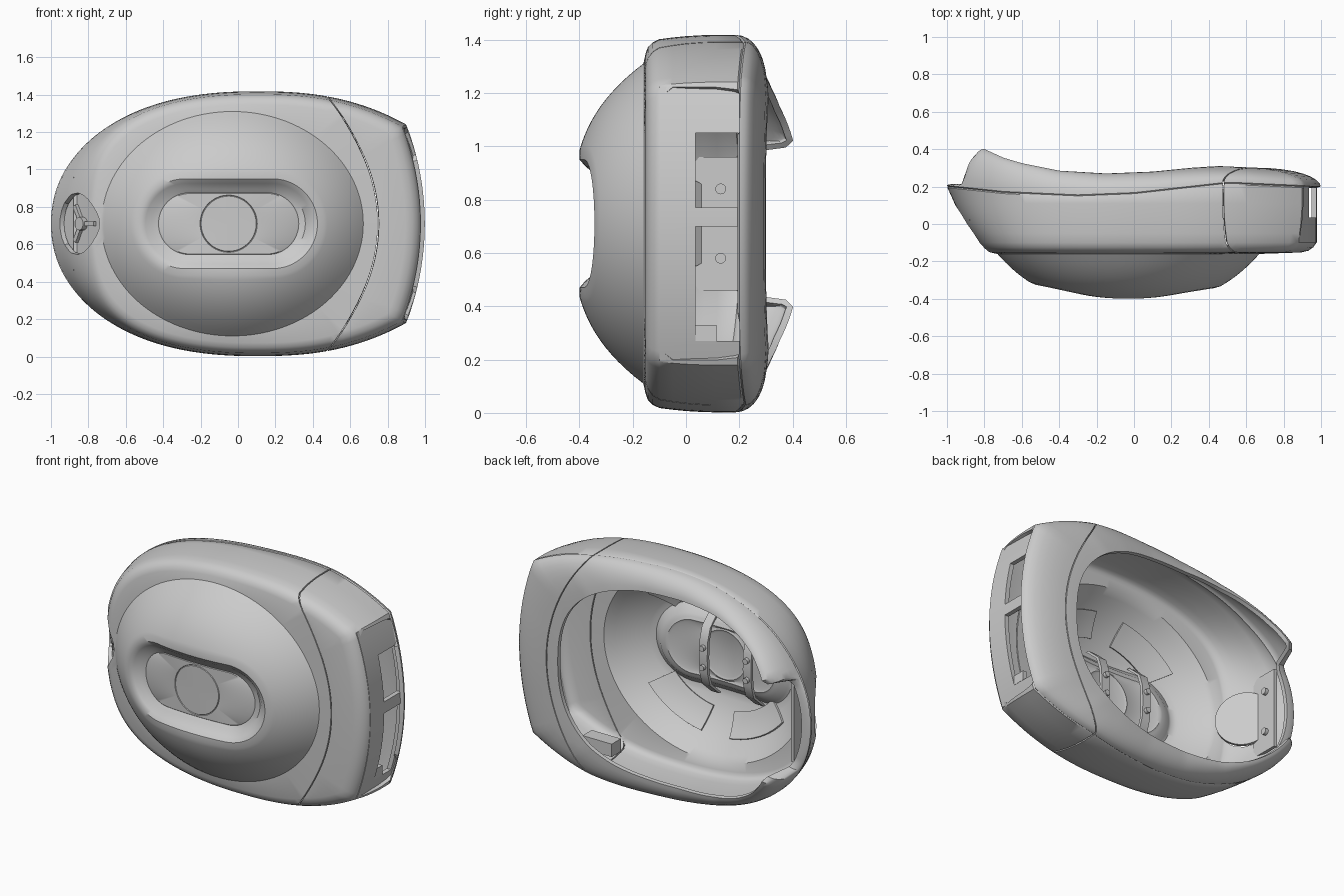
import bpy, bmesh
from math import cos, sin, pi, radians
from mathutils import Vector

if "Cube" in bpy.data.objects:
    bpy.data.objects.remove(bpy.data.objects["Cube"])

N, CX, CZ = 160, -0.05, 0.71
ANG = [2 * pi * j / N for j in range(N)]


def interp(tab, x):
    if x <= tab[0][0]:
        return tab[0][1]
    for (a, u), (b, v) in zip(tab, tab[1:]):
        if x <= b:
            return u + (v - u) * (x - a) / (b - a)
    return tab[-1][1]


def contour(inside):
    # radius per angle of an implicit outline, by bisection
    out = []
    for a in ANG:
        lo, hi = 0, 1.5
        for _ in range(26):
            m = (lo + hi) / 2
            if inside(CX + m * cos(a), m * sin(a)):
                lo = m
            else:
                hi = m
        out.append(lo)
    return out


def end_x(d):
    return 1 - 0.1 * (d / 0.53) ** 2


def in_outline(x, d):
    if x < -1 or x > end_x(d):
        return False
    if x < 0.1:
        return abs(d) < 0.708 * (1 - ((0.1 - x) / 1.1) ** 2.3) ** 0.476
    return abs(d) < 0.708 - 0.178 * ((x - 0.1) / 0.8) ** 2.5


def stadium(a, b):
    return contour(lambda x, d: max(abs(x - CX) - (a - b), 0) ** 2 + d * d < b * b)


def q_dome(x, d):
    return (((x + 0.03) / 0.70) ** 2 + (d / 0.60) ** 2) ** 0.5


def dome(x, d):
    return -0.16 - 0.265 * (1 - min(q_dome(x, d), 1) ** 3)


def floor(x, d):
    return -0.335 + 0.25 * (x - CX) ** 2


def finish(ob, angle=32):
    bpy.ops.object.select_all(action='DESELECT')
    ob.select_set(True)
    bpy.context.view_layer.objects.active = ob
    for m in list(ob.modifiers):
        bpy.ops.object.modifier_apply(modifier=m.name)
    bpy.ops.object.shade_smooth_by_angle(angle=radians(angle))


def mesh(name, verts, faces):
    me = bpy.data.meshes.new(name)
    me.from_pydata(verts, [], faces)
    ob = bpy.data.objects.new(name, me)
    bpy.context.collection.objects.link(ob)
    return ob


def prism(name, pts, lo, hi, axis='y'):
    n = len(pts)
    mk = (lambda p, t: (p[0], t, p[1])) if axis == 'y' else (lambda p, t: (t, p[0], p[1]))
    ob = mesh(name, [mk(p, lo) for p in pts] + [mk(p, hi) for p in pts],
              [list(range(n))[::-1], list(range(n, 2 * n))] +
              [(i, (i + 1) % n, n + (i + 1) % n, n + i) for i in range(n)])
    bm = bmesh.new()
    bm.from_mesh(ob.data)
    bmesh.ops.recalc_face_normals(bm, faces=bm.faces)
    bm.to_mesh(ob.data)
    return ob


def box(name, c, s):
    (x, y, z), (a, b, h) = c, [k / 2 for k in s]
    return prism(name, [(x - a, z - h), (x + a, z - h), (x + a, z + h), (x - a, z + h)], y - b, y + b)


def cyl(name, c, r, depth, direction):
    rot = Vector(direction).to_track_quat('Z', 'Y').to_euler()
    bpy.ops.mesh.primitive_cylinder_add(vertices=48, radius=r, depth=depth, location=c, rotation=rot)
    bpy.context.object.name = name
    finish(bpy.context.object)


def trim(bm, f):
    # cut the surface along f = 0 and drop the part where f < 0
    val, new = {v: f(v.co) for v in bm.verts}, set()
    for e in list(bm.edges):
        a, b = e.verts
        if val[a] * val[b] < 0:
            new.add(bmesh.utils.edge_split(e, a, val[a] / (val[a] - val[b]))[1])
    for face in list(bm.faces):
        vs = [v for v in face.verts if v in new]
        if len(vs) == 2:
            bmesh.utils.face_split(face, vs[0], vs[1])
    dead = [p for p in bm.faces if min((val.get(v, 0) for v in p.verts)) < 0]
    bmesh.ops.delete(bm, geom=dead, context='FACES')


# Contours of the shell
outline = contour(in_outline)
ellipse = contour(lambda x, d: q_dome(x, d) < 1)
opening = contour(lambda x, d: (abs(x + 0.10) / 0.77) ** 2.5 + (abs(d) / 0.585) ** 2.5 < 1)
SEAM = [(-1, .2), (-.7, .168), (-.3, .15), (0, .162), (.25, .19), (.5, .218), (.9, .2), (1, .19)]
EDGE = [(-.82, .41), (-.7, .355), (-.6, .325), (-.4, .285), (-.15, .27), (.1, .28), (.3, .3), (.45, .31), (.65, .3)]
SQUEEZE = [(-.15, .2), (-.09, .15), (0, .09), (.1, .045), (.2, 0)]
rings = []


def ring(radii, yf, scale=1.0, squeeze=False):
    row = []
    for a, r in zip(ANG, radii):
        x, d = CX + r * scale * cos(a), r * scale * sin(a)
        y = yf(x, d)
        if squeeze and x < 0:
            x += interp(SQUEEZE, y) * x ** 4
        row.append((x, y, CZ + d))
    rings.append(row)


def groove(shape, yf):
    for s, dy in ((0.98, 0), (1, .004), (1.02, 0)):
        ring(shape, lambda x, d: yf(x, d) + dy, s)


# Front pocket with round and oval grooves, then dome
groove([0.15] * N, floor)
groove(stadium(.375, .165), floor)
ring(stadium(.41, .185), lambda x, d: floor(x, d) - .006)
ring(stadium(.445, .215), lambda x, d: .45 * floor(x, d) + .55 * dome(x, d))
ring(stadium(.475, .24), lambda x, d: .12 * floor(x, d) + .88 * dome(x, d))
lip = stadium(.51, .275)
for k in range(13):
    ring([u + (v - u) * k / 12 for u, v in zip(lip, ellipse)], dome)
# Shoulder, side wall, seam groove
for s, y in ((.90, -.152), (.935, -.143), (.96, -.125), (.977, -.1), (.986, -.05), (.993, 0), (.998, .06), (1, .11)):
    ring(outline, lambda x, d: y, s, True)
for s, dy in ((1, -.006), (.994, 0), (1, .006)):
    ring(outline, lambda x, d: interp(SEAM, x) + dy, s, True)
# Rolled back rim, with horns either side of a notch
for k in range(1, 9):
    t = k / 8 * pi / 2
    row = []
    for a, ro, ri in zip(ANG, outline, opening):
        xi, d = CX + ri * cos(a), abs(ri * sin(a))
        w = min(max((.29 - d) / .04, 0), 1) if xi < 0 else 0
        re = ri + (ro * .94 - ri) * w
        ys = interp(SEAM, CX + ro * cos(a)) + .006
        ye = interp(EDGE, xi) * (1 - w) + .215 * w
        r = re + (ro - re) * cos(t)
        row.append((CX + r * cos(a), ys + (ye - ys) * sin(t), CZ + r * sin(a)))
    rings.append(row)

verts = [(CX, floor(CX, 0), CZ)] + [v for row in rings for v in row]
faces = [(0, 1 + j, 1 + (j + 1) % N) for j in range(N)]
for i in range(len(rings) - 1):
    for j in range(N):
        p, q = 1 + i * N, 1 + (i + 1) * N
        faces.append((p + j, q + j, q + (j + 1) % N, p + (j + 1) % N))
shell = mesh('shell', verts, faces)

# Trim the end panel hole and round socket hole, split off the end cap at the seam
nrm = Vector((-.78, -.62, 0)).normalized()
sock = Vector((-.87, -.05, CZ))


def seam(c):
    return c.x - .75 + .28 * ((c.z - CZ) / .69) ** 2


bm = bmesh.new()
bm.from_mesh(shell.data)
trim(bm, lambda c: max(abs(c.z - CZ) - .512, abs(c.y - .055) - .1451, .8 - c.x))
trim(bm, lambda c: max(((c - sock) - nrm * (c - sock).dot(nrm)).length - .165, c.x + .6))
cap = bm.copy()
trim(cap, lambda c: seam(c) - .003)
trim(bm, lambda c: -seam(c) - .003)
bm.to_mesh(shell.data)
end_cap = mesh('end_cap', [], [])
cap.to_mesh(end_cap.data)
for ob in (shell, end_cap):
    so = ob.modifiers.new('thickness', 'SOLIDIFY')
    so.thickness, so.offset = 0.025, -1
    finish(ob, 38)

# End panel with two windows
ds = [.515 * (i / 12 - 1) for i in range(25)]
panel = prism('end_panel', [(end_x(d) - .05, CZ + d) for d in ds] +
              [(end_x(d) - .022, CZ + d) for d in ds[::-1]], -.1, .215)
for z0, z1 in ((.77, 1.05), (.27, .70)):
    cutter = box('window_cutter', (.93, .118, (z0 + z1) / 2), (.3, .165, z1 - z0))
    cutter.hide_render = True
    m = panel.modifiers.new('window', 'BOOLEAN')
    m.operation, m.solver, m.object = 'DIFFERENCE', 'EXACT', cutter
    finish(panel)
    bpy.data.objects.remove(cutter)
box('window_ledge', (.895, .075, .30), (.03, .08, .06))

# Socket plate with hub and spokes
cyl('socket_plate', sock - nrm * .065, .168, .02, nrm)
cyl('socket_hub', sock - nrm * .045, .035, .04, nrm)
for k in range(3):
    a = 2 * pi * k / 3
    dirn = Vector((-nrm.y, nrm.x, 0)) * cos(a) + Vector((0, 0, 1)) * sin(a)
    sp = box('socket_spoke', (0, 0, 0), (.025, .025, .1))
    sp.rotation_euler = dirn.to_track_quat('Z', 'Y').to_euler()
    sp.location = sock - nrm * .048 + dirn * .06

# Raised pads on the inside of the bowl
for a0, a1 in ((35, 80), (100, 145), (215, 260), (280, 325)):
    pv = []
    for i in range(6):
        for j in range(13):
            q, a = .58 + .22 * i / 5, radians(a0 + (a1 - a0) * j / 12)
            x, d = -.03 + .7 * q * cos(a), .6 * q * sin(a)
            pv.append((x, dome(x, d) + .047, CZ + d))
    pf = [(i * 13 + j, i * 13 + j + 1, i * 13 + j + 14, i * 13 + j + 13) for i in range(5) for j in range(12)]
    pad = mesh('inner_pad', pv, pf)
    pad.modifiers.new('thickness', 'SOLIDIFY').thickness = .012
    finish(pad)

# Bowed struts with bolts behind the pocket
bow = [(-.33, -.26), (-.24, -.18), (-.215, -.1), (-.21, 0), (-.215, .1), (-.24, .18), (-.33, .26)]
for x in (-.27, .03):
    pts = [(y, CZ + d) for y, d in bow] + [(y - .02, CZ + d) for y, d in bow[::-1]]
    finish(prism('inner_strut', pts, x - .028, x + .028, 'x'))
    for d in (-.06, .06):
        cyl('strut_bolt', (x, -.205, CZ + d), .017, .025, (0, 1, 0))

# Notch plate with bolts, corner block
box('notch_plate', (-.87, .11, CZ), (.02, .18, .5))
for s in (-1, 1):
    cyl('notch_bolt', (-.855, .13, CZ + s * .13), .02, .03, (1, 0, 0))
box('corner_block', (.48, .14, .19), (.2, .09, .08))
